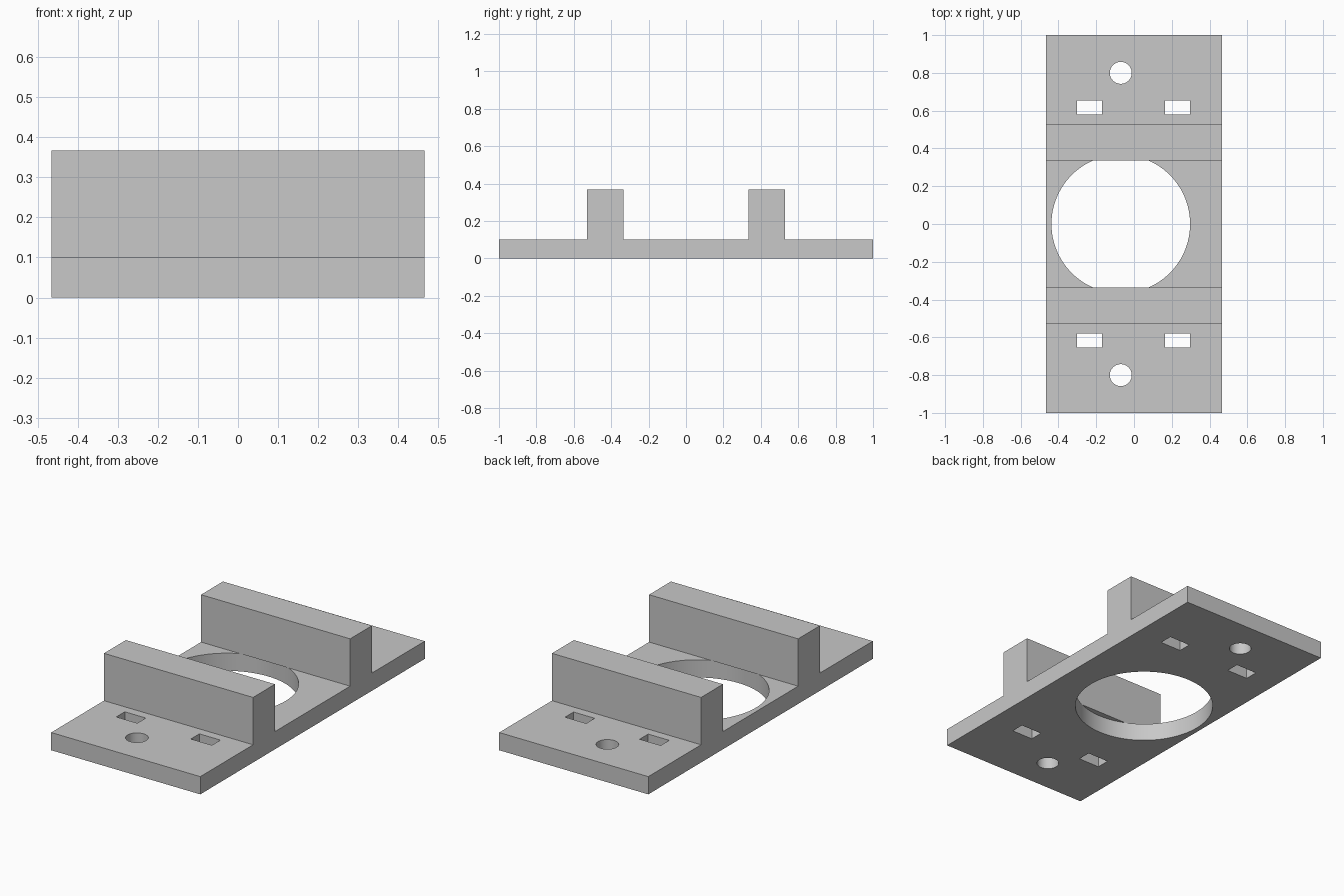
import bpy
import bmesh
from math import radians
from mathutils import Matrix, Vector

default = bpy.data.objects.get("Cube")
if default:
    bpy.data.objects.remove(default, do_unlink=True)

# Main dimensions
HALF_WIDTH, HALF_LENGTH = 0.465, 1.0
PLATE_TOP, WALL_TOP = 0.10, 0.367
WALL_INNER, WALL_OUTER = 0.335, 0.53
HOLE_X = -0.07

grey = bpy.data.materials.new("plain_grey")
grey.use_nodes = True
grey.diffuse_color = (0.58, 0.58, 0.58, 1)
grey.node_tree.nodes["Principled BSDF"].inputs["Base Color"].default_value = grey.diffuse_color


def add_box(bm, low, high):
    low, high = Vector(low), Vector(high)
    matrix = Matrix.Translation((low + high) / 2) @ Matrix.Diagonal((*(high - low), 1))
    bmesh.ops.create_cube(bm, size=1, matrix=matrix)


def add_cylinder(bm, x, y, radius, segments):
    bmesh.ops.create_cone(bm, cap_ends=True, segments=segments, radius1=radius,
                          radius2=radius, depth=1, matrix=Matrix.Translation((x, y, 0)))


def make_object(name, bm):
    mesh = bpy.data.meshes.new(name)
    bm.to_mesh(mesh)
    bm.free()
    mesh.materials.append(grey)
    obj = bpy.data.objects.new(name, mesh)
    bpy.context.collection.objects.link(obj)
    return obj


# Base plate
bm = bmesh.new()
add_box(bm, (-HALF_WIDTH, -HALF_LENGTH, 0), (HALF_WIDTH, HALF_LENGTH, PLATE_TOP))
plate = make_object("base_plate", bm)

# Cutters: large opening, plus a screw hole and two slots at each end
bm = bmesh.new()
add_cylinder(bm, HOLE_X, 0, 0.367, 96)
for side in (-1, 1):
    add_cylinder(bm, HOLE_X, side * 0.80, 0.058, 48)
    for x in (-0.235, 0.23):
        y = side * 0.617
        add_box(bm, (x - 0.066, y - 0.038, -0.5), (x + 0.066, y + 0.038, 0.5))
cutter = make_object("hole_cutter", bm)
cutter.hide_render = True

cut = plate.modifiers.new("holes", "BOOLEAN")
cut.operation = "DIFFERENCE"
cut.solver = "EXACT"
cut.object = cutter

bpy.ops.object.select_all(action="DESELECT")
bpy.context.view_layer.objects.active = plate
plate.select_set(True)
bpy.ops.object.modifier_apply(modifier=cut.name)
bpy.data.objects.remove(cutter, do_unlink=True)
bpy.ops.object.shade_smooth_by_angle(angle=radians(30))

# Two upright walls that slightly overhang the large opening
for name, side in (("front_wall", -1), ("back_wall", 1)):
    bm = bmesh.new()
    y_low, y_high = sorted((side * WALL_INNER, side * WALL_OUTER))
    add_box(bm, (-HALF_WIDTH, y_low, PLATE_TOP), (HALF_WIDTH, y_high, WALL_TOP))
    make_object(name, bm)
